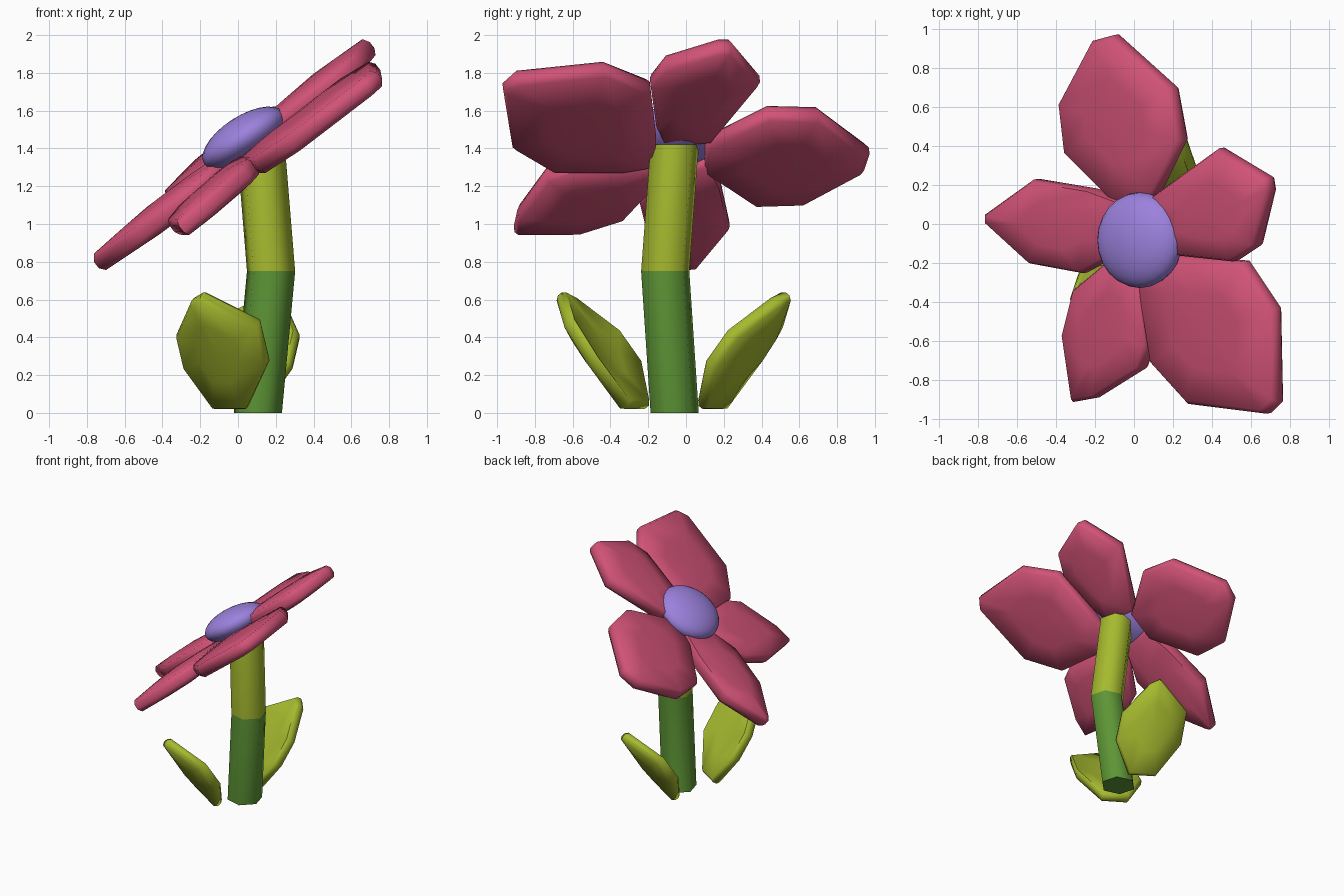
import bpy, math
from mathutils import Vector, Matrix

if "Cube" in bpy.data.objects:
    bpy.data.objects.remove(bpy.data.objects["Cube"])


def material(name, rgb):
    m = bpy.data.materials.new(name)
    m.diffuse_color = (*rgb, 1)
    m.use_nodes = True
    m.node_tree.nodes["Principled BSDF"].inputs["Base Color"].default_value = m.diffuse_color
    return m


PINK = material("petal pink", (0.64, 0.085, 0.185))
PURPLE = material("centre purple", (0.33, 0.22, 0.72))
LIME = material("lime green", (0.38, 0.49, 0.028))
GREEN = material("stem green", (0.11, 0.30, 0.036))


def make_object(name, verts, faces, mats, angle):
    me = bpy.data.meshes.new(name)
    me.from_pydata([tuple(v) for v in verts], [], faces)
    me.validate()
    for m in mats:
        me.materials.append(m)
    ob = bpy.data.objects.new(name, me)
    bpy.context.collection.objects.link(ob)
    bpy.ops.object.select_all(action='DESELECT')
    ob.select_set(True)
    bpy.context.view_layer.objects.active = ob
    bpy.ops.object.mode_set(mode='EDIT')
    bpy.ops.mesh.select_all(action='SELECT')
    bpy.ops.mesh.normals_make_consistent(inside=False)
    bpy.ops.object.mode_set(mode='OBJECT')
    bpy.ops.object.shade_smooth_by_angle(angle=math.radians(angle))
    return ob


def blade(name, outline, surface, normal, mat, rim, belly):
    """Padded petal or leaf: an outline on a surface, thickened to both sides."""
    n, normal = len(outline), Vector(normal).normalized()
    c = sum((Vector(p) for p in outline), Vector((0, 0))) / n
    rings = [(0.5, -belly), (0.95, -rim), (1.0, -rim * 0.4), (1.0, rim * 0.4),
             (0.95, rim), (0.5, belly)]
    verts, faces = [], []
    for scale, off in rings:
        for p in outline:
            q = c + (Vector(p) - c) * scale
            verts.append(surface(q.x, q.y) + normal * off)
    for r in range(len(rings) - 1):
        for i in range(n):
            j = (i + 1) % n
            faces.append((r * n + i, r * n + j, r * n + n + j, r * n + n + i))
    for ring, off in ((0, -belly - 0.01), (len(rings) - 1, belly + 0.01)):
        verts.append(surface(c.x, c.y) + normal * off)
        for i in range(n):
            faces.append((ring * n + i, ring * n + (i + 1) % n, len(verts) - 1))
    return make_object(name, verts, faces, [mat], 60)


# Petals: outlines seen from above, laid on the tilted flower plane
petals = {
    "petal_back": (-0.06, [(-0.20, .94), (-0.09, .97), (.21, .70), (.26, .43), (.10, .10),
                           (-.08, .10), (-.34, .36), (-.37, .62)]),
    "petal_right": (-0.03, [(.09, .13), (.45, .39), (.70, .24), (.71, .18), (.64, -.11),
                            (.52, -.19), (.24, -.16), (.10, -.12)]),
    "petal_front_right": (-0.095, [(.05, -.17), (.25, -.16), (.58, -.19), (.74, -.43), (.75, -.91),
                                   (.69, -.97), (.29, -.92), (.10, -.71), (.04, -.33)]),
    "petal_front_left": (-0.085, [(-.06, -.14), (-.29, -.33), (-.35, -.57), (-.30, -.91),
                                  (-.19, -.89), (.05, -.74), (.09, -.62), (.05, -.20)]),
    "petal_left": (-0.035, [(-.04, .12), (-.20, .18), (-.50, .23), (-.75, .05), (-.75, .01),
                            (-.52, -.20), (-.25, -.25), (-.05, -.14)]),
}
for name, (drop, outline) in petals.items():
    blade(name, outline,
          lambda x, y, d=drop: Vector((x, y, 1.41 + d + 0.78 * (x - 0.02) + 0.12 * (y + 0.06))),
          (-0.78, -0.12, 1), PINK, 0.052, 0.068)

# Flower centre: flattened sphere
bpy.ops.mesh.primitive_uv_sphere_add(segments=24, ring_count=14, radius=1)
centre = bpy.context.object
centre.name = "flower_centre"
centre.data.transform(Matrix.Translation((0.03, -0.083, 1.455))
                      @ Matrix.Rotation(math.radians(-33), 4, 'Y')
                      @ Matrix.Diagonal((0.25, 0.245, 0.115, 1)))
centre.data.materials.append(PURPLE)
bpy.ops.object.shade_smooth()

# Stem: bent six-sided tube, darker below the bend
SIDES = 6
path = [(0.105, -0.06, 0.0), (0.175, -0.11, 0.75), (0.12, -0.06, 1.42)]
verts, faces = [], []
for x, y, z in path:
    for i in range(SIDES):
        a = math.radians(45 + 60 * i)
        verts.append((x + 0.132 * math.cos(a), y + 0.132 * math.sin(a), z))
for r in range(2):
    for i in range(SIDES):
        j = (i + 1) % SIDES
        faces.append((r * SIDES + i, r * SIDES + j, (r + 1) * SIDES + j, (r + 1) * SIDES + i))
faces += [tuple(range(SIDES)), tuple(range(2 * SIDES, 3 * SIDES))]
stem = make_object("stem", verts, faces, [GREEN, LIME], 65)
for p in stem.data.polygons:
    p.material_index = 1 if p.center.z > 0.75 else 0


# Leaves: outline seen from the front, leaning out and cupped towards the stem;
# the back one is the front one turned half round
def leaf_surface(x, z, s):
    across = x + 0.03 + 0.3 * z
    y = -0.185 - 0.65 * (x + 0.03) - 0.83 * z + 1.5 * across ** 2
    return Vector((s * x, -0.065 + s * y, z))


leaf = [(-.12, .03), (.05, .03), (.16, .27), (.11, .48), (-.19, .63), (-.24, .60),
        (-.32, .42), (-.28, .25)]
for name, s in (("leaf_front", 1), ("leaf_back", -1)):
    blade(name, leaf, lambda x, z, s=s: leaf_surface(x, z, s),
          (0.65 * s, s, 0.8), LIME, 0.038, 0.045)
